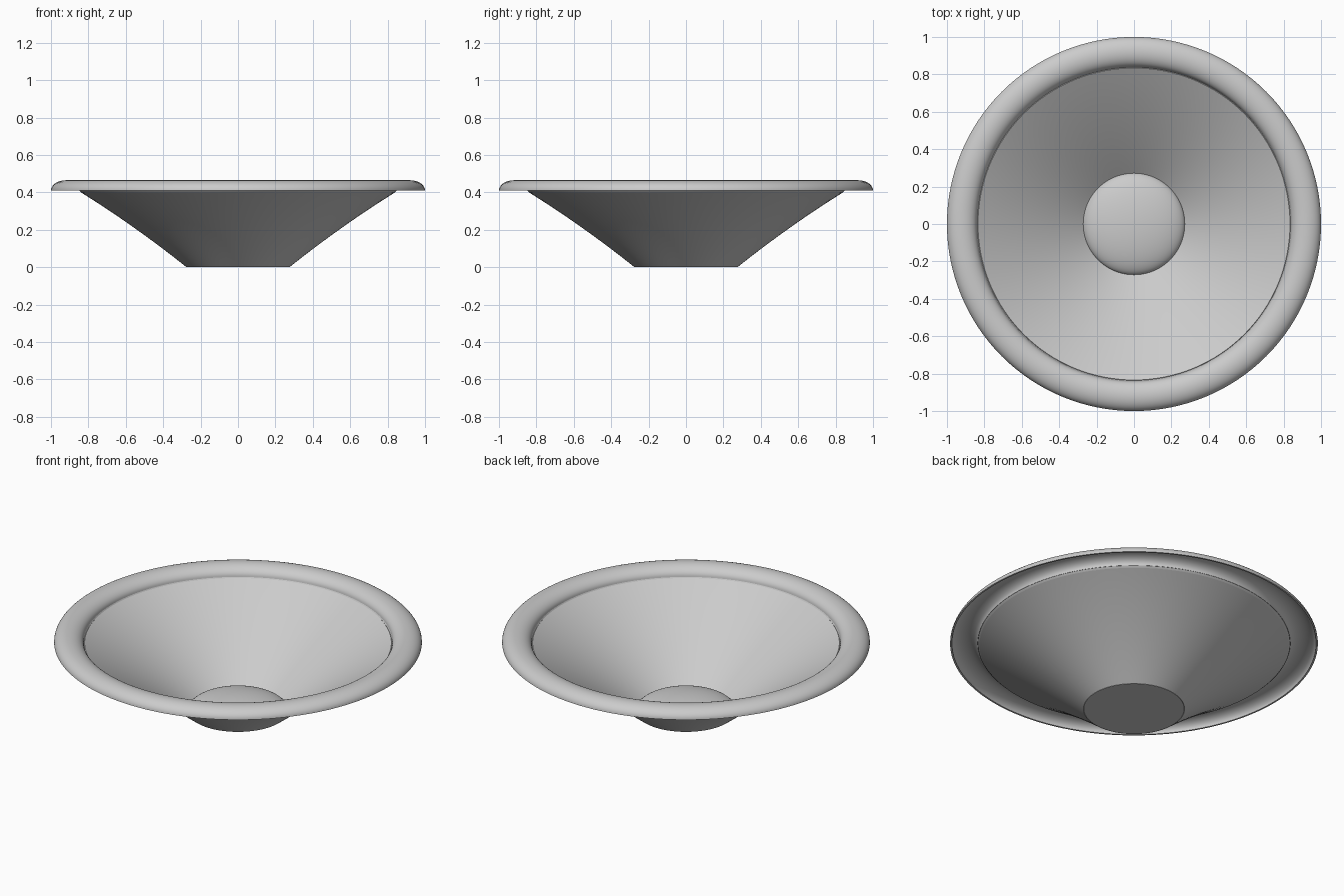
import bpy
import bmesh
import math

cube = bpy.data.objects.get("Cube")
if cube:
    bpy.data.objects.remove(cube, do_unlink=True)

SEGMENTS = 128

grey = bpy.data.materials.new("Light grey")
grey.use_nodes = True
COLOUR = (0.6, 0.6, 0.6, 1)
grey.diffuse_color = COLOUR
grey.node_tree.nodes["Principled BSDF"].inputs["Base Color"].default_value = COLOUR


def lathe(name, profile, closed=True):
    """Spin a profile of (radius, height) points about the z axis."""
    bm = bmesh.new()
    verts = [bm.verts.new((r, 0, z)) for r, z in profile]
    pairs = list(zip(verts, verts[1:] + verts[:1]))
    if not closed:
        pairs.pop()
    edges = [bm.edges.new(p) for p in pairs]
    bmesh.ops.spin(bm, geom=verts + edges, axis=(0, 0, 1), cent=(0, 0, 0),
                   angle=math.tau, steps=SEGMENTS, use_merge=True)
    bmesh.ops.remove_doubles(bm, verts=bm.verts, dist=0.0001)
    bmesh.ops.recalc_face_normals(bm, faces=bm.faces)
    mesh = bpy.data.meshes.new(name)
    bm.to_mesh(mesh)
    bm.free()
    mesh.materials.append(grey)
    obj = bpy.data.objects.new(name, mesh)
    bpy.context.collection.objects.link(obj)
    bpy.ops.object.select_all(action="DESELECT")
    obj.select_set(True)
    bpy.context.view_layer.objects.active = obj
    bpy.ops.object.shade_smooth_by_angle(angle=math.radians(35))
    return obj


def arc(centre, base, width, height, start, end, steps=20):
    """Points along part of an ellipse."""
    angles = [start + (end - start) * i / steps for i in range(steps + 1)]
    return [(centre + width * math.cos(a), base + height * math.sin(a)) for a in angles]


# Thin flared cone, slightly bowed between its throat and its mouth
def wall(inset, steps=16):
    points = []
    for i in range(steps + 1):
        t = i / steps
        points.append((0.275 + 0.565 * t - inset, 0.4 * t + 0.05 * t * (1 - t) + inset))
    return points


lathe("cone", wall(0) + wall(0.006)[::-1])

# Hollow half-roll surround with an elliptical section
outer = arc(0.92, 0.41, 0.08, 0.055, 0, math.pi)
inner = arc(0.92, 0.41, 0.07, 0.045, math.pi, 0)
lathe("surround", outer + inner)

# Glue joint between cone mouth and surround
lathe("surround_joint", [(0.832, 0.396), (0.84, 0.4), (0.85, 0.412), (0.842, 0.412)])

# Domed dust cap with a flat underside
dome = arc(0, 0, 0.273, 0.08, 0, math.pi / 2)
lathe("dust_cap", [(0, 0)] + dome, closed=False)
